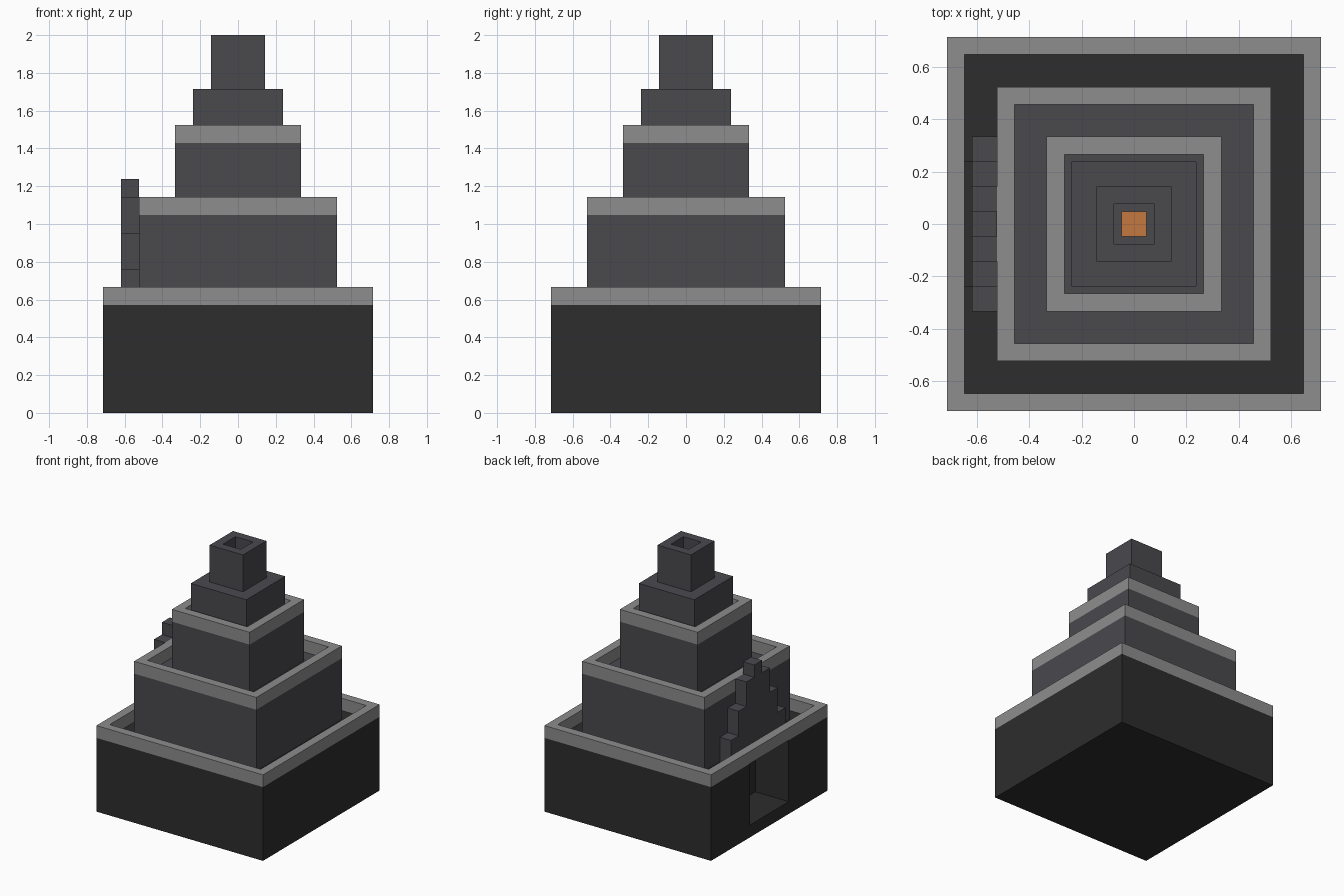
import bpy
import bmesh

cube = bpy.data.objects.get("Cube")
if cube:
    bpy.data.objects.remove(cube, do_unlink=True)

V = 2 / 21  # one building block


def material(name, color):
    mat = bpy.data.materials.new(name)
    mat.use_nodes = True
    mat.diffuse_color = (*color, 1)
    mat.node_tree.nodes["Principled BSDF"].inputs["Base Color"].default_value = (*color, 1)
    return mat


black = material("black stone", (0.026, 0.026, 0.026))
dark = material("dark grey stone", (0.068, 0.067, 0.076))
light = material("light grey stone", (0.266, 0.266, 0.266))
orange = material("glowing orange", (0.55, 0.19, 0.05))


def block(name, x, y, z, mat, open_shaft=False):
    """Box over block ranges x, y, z; open_shaft leaves walls one block thick."""
    bm = bmesh.new()
    bmesh.ops.create_cube(bm, size=1)
    for v in bm.verts:
        for i, (low, high) in enumerate((x, y, z)):
            v.co[i] = V * (low if v.co[i] < 0 else high)
    if open_shaft:
        caps = [f for f in bm.faces if abs(f.normal.z) > 0.9]
        bmesh.ops.inset_individual(bm, faces=caps, thickness=V)
        edges = {e for f in caps for e in f.edges}
        bmesh.ops.delete(bm, geom=caps, context="FACES_ONLY")
        bmesh.ops.bridge_loops(bm, edges=list(edges))
        bmesh.ops.recalc_face_normals(bm, faces=bm.faces)
    mesh = bpy.data.meshes.new(name)
    bm.to_mesh(mesh)
    bm.free()
    mesh.materials.append(mat)
    obj = bpy.data.objects.new(name, mesh)
    bpy.context.collection.objects.link(obj)
    return obj


def tier(name, width, bottom, top, mat, open_shaft=False):
    span = (-width / 2, width / 2)
    return block(name, span, span, (bottom, top), mat, open_shaft)


# Stacked square tiers with parapets
base = tier("base_tier", 15, 0, 6, black)
tier("base_parapet", 15, 6, 7, light, True)
tier("second_tier", 11, 6, 11, dark)
tier("second_parapet", 11, 11, 12, light, True)
tier("third_tier", 7, 11, 15, dark)
tier("third_parapet", 7, 15, 16, light, True)
tier("fourth_tier", 5, 15, 18, dark)

# Chimney with glowing core
tier("chimney", 3, 18, 21, dark, True)
tier("ember_core", 1, 18, 19, orange)

# Doorway recess cut into the base
cutter = block("doorway_cutter", (-8, -4.5), (-2.5, 2.5), (1, 6.5), black)
cutter.hide_render = True
cut = base.modifiers.new("doorway", "BOOLEAN")
cut.operation = "DIFFERENCE"
cut.solver = "EXACT"
cut.object = cutter
bpy.context.view_layer.objects.active = base
bpy.ops.object.modifier_apply(modifier=cut.name)
bpy.data.objects.remove(cutter, do_unlink=True)

# Stepped gable above the doorway
for step, (half_width, top) in enumerate(((3.5, 8), (2.5, 10), (1.5, 12), (0.5, 13))):
    bottom = (6, 8, 10, 12)[step]
    block(f"gable_step_{step + 1}", (-6.5, -5.5), (-half_width, half_width), (bottom, top), dark)
